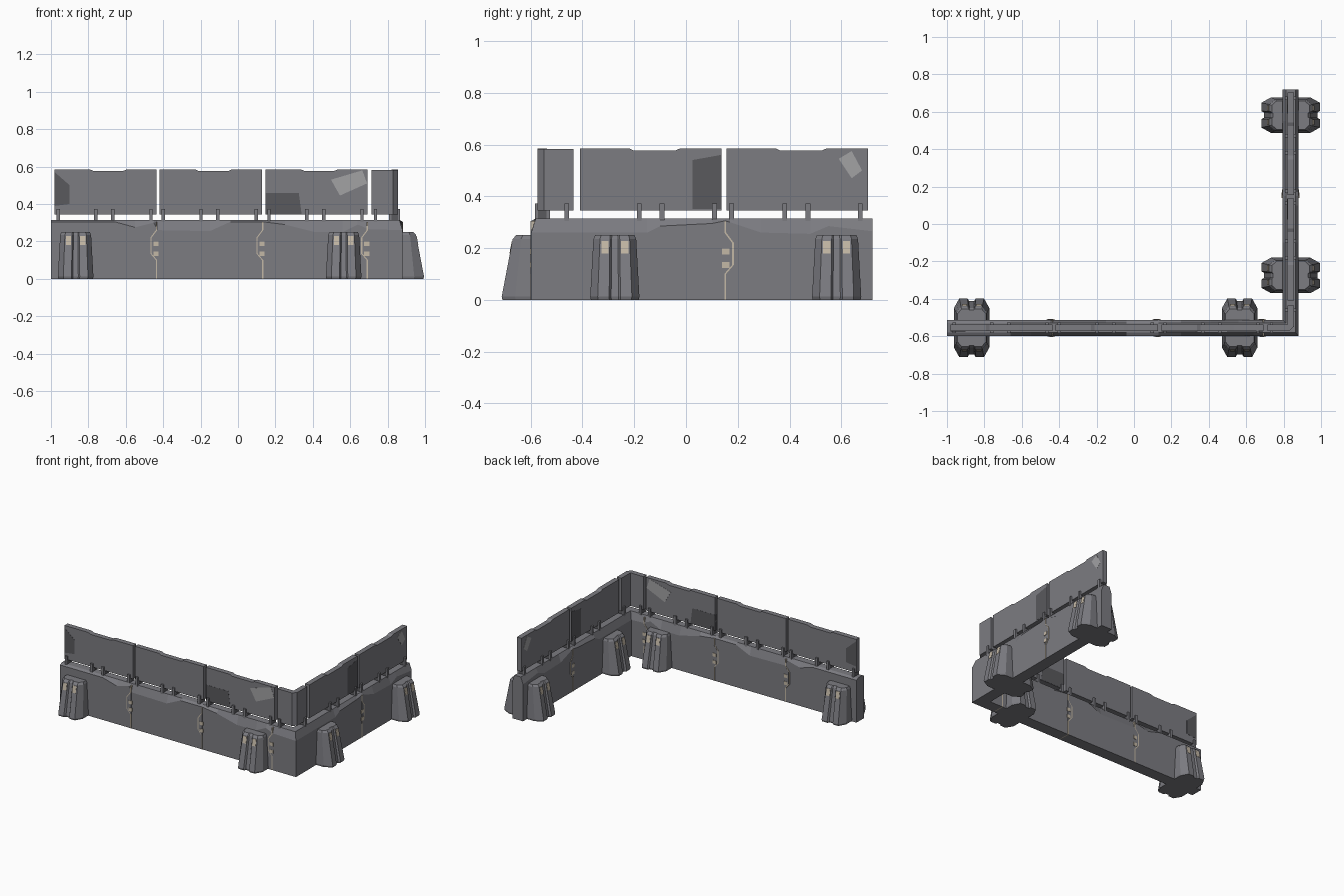
import bpy, bmesh
from mathutils import Vector

if "Cube" in bpy.data.objects:
    bpy.data.objects.remove(bpy.data.objects["Cube"])

CX, CY = 0.8375, -0.555      # corner of the two wall centre lines
HALF, TOP, CAP = 0.043, 0.315, 0.025


def material(name, c):
    m = bpy.data.materials.new(name)
    m.diffuse_color = (*c, 1)
    m.use_nodes = True
    m.node_tree.nodes["Principled BSDF"].inputs["Base Color"].default_value = m.diffuse_color
    return m


GREY = material("armour_grey", (0.20, 0.20, 0.22))
DARK = material("dark_grey", (0.10, 0.10, 0.11))
LIGHT = material("worn_grey", (0.36, 0.36, 0.37))
CREAM = material("cream", (0.55, 0.48, 0.38))


def at(run, s, o, z):
    """s runs along the wall, o points to its outer side."""
    return Vector((s, CY - o, z)) if run == "front" else Vector((CX + o, s, z))


def loft(name, rings, mat=GREY):
    bm = bmesh.new()
    vs = [[bm.verts.new(p) for p in r] for r in rings]
    n = len(vs[0])
    for a, b in zip(vs, vs[1:]):
        for i in range(n):
            j = (i + 1) % n
            bm.faces.new((a[i], a[j], b[j], b[i]))
    bm.faces.new(vs[0][::-1])
    bm.faces.new(vs[-1])
    bmesh.ops.recalc_face_normals(bm, faces=bm.faces)
    me = bpy.data.meshes.new(name)
    bm.to_mesh(me)
    bm.free()
    ob = bpy.data.objects.new(name, me)
    me.materials.append(mat)
    bpy.context.collection.objects.link(ob)
    return ob


def plate(name, run, outline, o0, o1, mat=GREY):
    """Elevation outline (s, z) extruded across the wall."""
    return loft(name, [[at(run, s, o, z) for s, z in outline] for o in (o0, o1)], mat)


def box(name, run, s, z0, z1, w, o0, o1, mat=GREY):
    return plate(name, run, [(s - w, z0), (s + w, z0), (s + w, z1), (s - w, z1)], o0, o1, mat)


# Base walls: lofted section whose shoulder height varies, mitred at the corner
def base_wall(run, shoulder):
    rings = []
    for k, (s, z) in enumerate(shoulder):
        sec = [(-HALF, 0), (-HALF, z), (-CAP, TOP), (CAP, TOP), (HALF, z), (HALF, 0)]
        mitre = 0
        if run == "front" and k == len(shoulder) - 1:
            mitre = 1
        if run == "side" and k == 0:
            mitre = -1
        rings.append([at(run, s + mitre * o, o, h) for o, h in sec])
    loft(run + "_base_wall", rings)


base_wall("front", [(-1, .305), (-.66, .305), (-.55, .275), (-.45, .30), (-.43, .26),
                    (-.15, .255), (-.04, .305), (.13, .305), (.25, .29), (.41, .25),
                    (.56, .25), (.64, .29), (.70, .265), (CX, .26)])
base_wall("side", [(CY, .26), (-.15, .26), (-.10, .285), (.10, .295), (.15, .305),
                   (.17, .30), (.29, .26), (.48, .255), (.55, .285), (.72, .265)])


# Upper shield panels with a shallow notch in the top edge, held by clips
def panel(run, s, clips):
    w = 0.547
    z0, z1 = .345, .585
    plate(run + "_shield_panel", run,
          [(s, z0), (s + w, z0), (s + w, z1), (s + w - .16, z1), (s + w - .18, z1 - .009),
           (s + .21, z1 - .009), (s + .19, z1), (s, z1)], -.018, .018)
    for c in clips:
        clip(run, s + c)


def clip(run, s):
    box("clip_post", run, s, TOP - .02, .35, .007, -.018, .018, DARK)
    for side in (-1, 1):
        box("clip_jaw", run, s, TOP - .01, .372, .009, side * .017, side * .029)


for s in (-.982, -.42, .146):
    panel("front", s, (.02, .222, .312, .517))
panel("side", -.41, (.23, .317, .52))
panel("side", .156, (.02, .225, .315, .517))
clip("front", .735)
clip("side", -.46)

# Bent corner panel with a chamfered outer edge
corner = [(.715, -.573), (.83, -.573), (.8555, -.548), (.8555, -.435),
          (.8195, -.435), (.8195, -.537), (.715, -.537)]
loft("corner_shield_panel", [[Vector((x, y, z)) for x, y in corner] for z in (.345, .583)])


# Buttresses: twin ridged feet on both sides of the wall, tapering upward
def buttress(run, s):
    half = [(.095, .02), (.095, .105), (.066, .157), (.022, .157), (.014, .143)]
    outline = half + [(-a, b) for a, b in reversed(half)]
    levels = [(0, .97, .97), (.012, 1, 1), (.235, .87, .62), (.25, .80, .50)]
    for side in (-1, 1):
        rings = []
        for z, ks, ko in levels:
            rings.append([at(run, s + a * ks, side * (.045 + (b - .045) * ko if b > .045 else b), z)
                          for a, b in outline])
        loft("buttress", rings)
        # sloped marker lamps near the top of each ridge
        for c in (-.038, .038):
            lamp = []
            for d in (-.006, .002):
                ring = []
                for e, z in ((-.014, .18), (.014, .18), (.014, .228), (-.014, .228)):
                    o = .157 - (z - .012) / .223 * .0426 + d
                    ring.append(at(run, s + c + e, side * o, z))
                lamp.append(ring)
            loft("marker_lamp", lamp, CREAM)


for run, s in (("front", -.868), ("front", .565), ("side", -.275), ("side", .582)):
    buttress(run, s)


# Joints between wall sections: kinked seam, housing and two lamps
def joint(run, s, d):
    path = [(0, 0), (0, .10), (.03, .135), (.03, .22), (0, .26), (0, .305)]
    left = [(s + d * a, z) for a, z in path]
    right = [(a + d * .007, z) for a, z in left]
    plate("joint_seam", run, left + right[::-1], -HALF - .002, HALF + .002, CREAM)
    plate("joint_housing", run, left[1:5], -HALF - .003, HALF + .003)
    for z in (.135, .187):
        box("joint_lamp", run, s + d * .006, z - .012, z + .012, .014,
            -HALF - .005, HALF + .005, CREAM)


for s in (-.432, .135, .695):
    joint("front", s, -1)
joint("side", .148, 1)

# Worn patches on the shield panels
patches = [("front", [(.497, .53), (.665, .58), (.69, .51), (.545, .445)], LIGHT),
           ("front", [(.146, .347), (.34, .347), (.325, .46), (.146, .46)], DARK),
           ("front", [(-.98, .39), (-.90, .40), (-.90, .50), (-.98, .57)], DARK),
           ("side", [(.025, .35), (.136, .35), (.136, .56), (.025, .54)], DARK),
           ("side", [(.59, .545), (.64, .575), (.68, .50), (.64, .47)], LIGHT)]
for run, outline, mat in patches:
    plate("worn_patch", run, outline, -.019, .019, mat)
